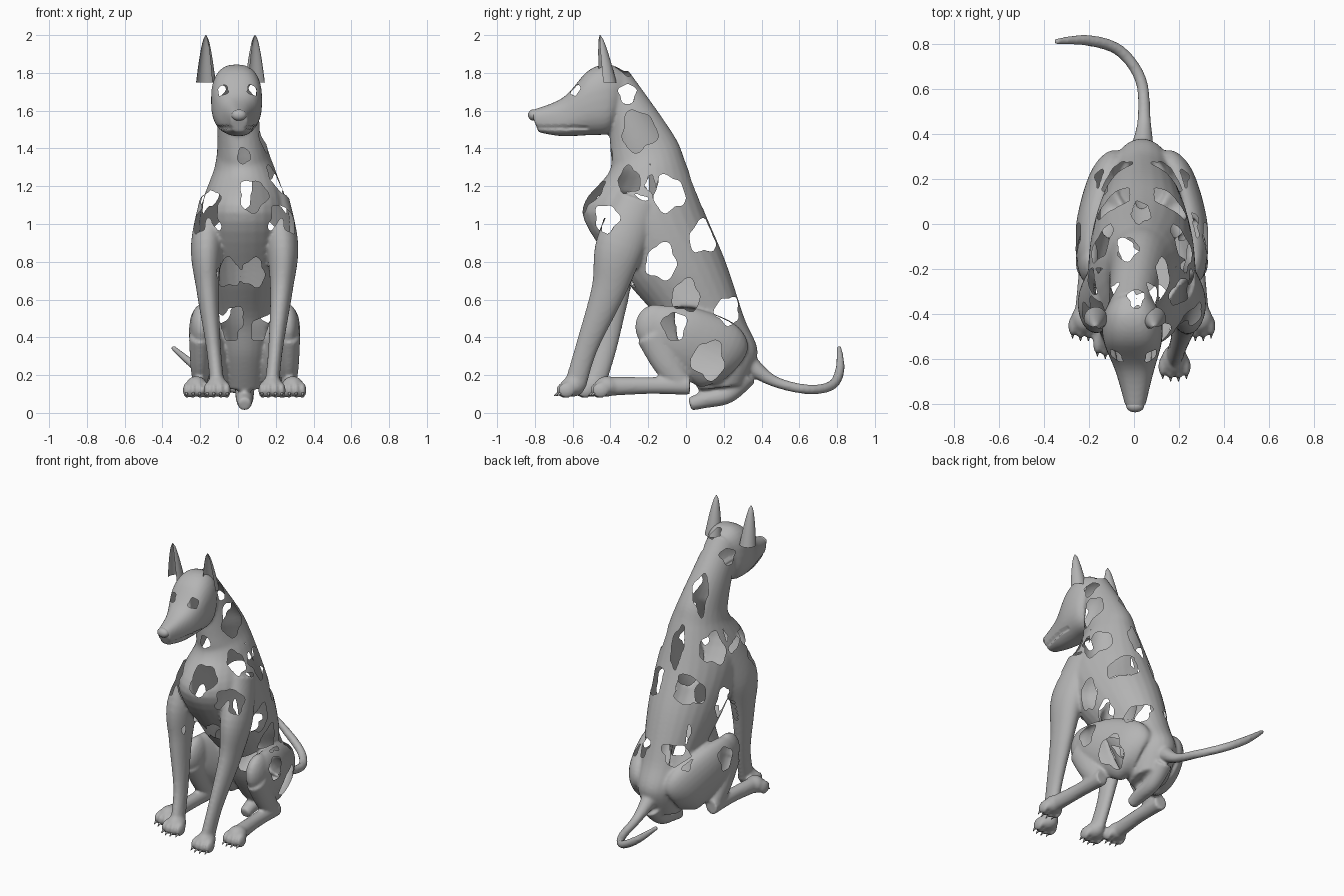
import bpy, bmesh, math
from mathutils import Vector, Matrix

cube = bpy.data.objects.get("Cube")
if cube:
    bpy.data.objects.remove(cube, do_unlink=True)

MIDDLE = 0.035      # symmetry plane of the torso and legs
RING = 28

coat = bpy.data.materials.new("plain grey")
coat.use_nodes = True
coat.diffuse_color = [0.46] * 3 + [1]
coat.node_tree.nodes["Principled BSDF"].inputs["Base Color"].default_value = coat.diffuse_color


def make_object(name, bm):
    mesh = bpy.data.meshes.new(name)
    bm.to_mesh(mesh)
    bm.free()
    mesh.materials.append(coat)
    mesh.shade_smooth()
    obj = bpy.data.objects.new(name, mesh)
    bpy.context.scene.collection.objects.link(obj)
    return obj


def dense(rows, steps=6):
    """Catmull-Rom interpolation of the section rows."""
    vectors = [Vector(row) for row in rows]
    padded = [vectors[0], *vectors, vectors[-1]]
    result = []
    for before, start, end, after in zip(padded, padded[1:], padded[2:], padded[3:]):
        for s in range(steps):
            t = s / steps
            bend = 3 * (start - end) + after - before
            ease = 2 * before - 5 * start + 4 * end - after
            result.append(start + (end - before + (ease + bend * t) * t) * (t / 2))
    return result + [vectors[-1]]


def squared(value, power):
    return math.copysign(abs(value) ** power, value)


def skin(bm, sections, power=1):
    """Bridge rounded sections (centre, axis, axis) into a closed tube."""
    loops = []
    for centre, u, v in sections:
        turns = [math.tau * k / RING for k in range(RING)]
        loops.append([bm.verts.new(centre + u * squared(math.cos(a), power)
                                   + v * squared(math.sin(a), power)) for a in turns])
    for low, high in zip(loops, loops[1:]):
        for k in range(RING):
            bm.faces.new((low[k - 1], low[k], high[k], high[k - 1]))
    bm.faces.new(loops[0])
    bm.faces.new(loops[-1])


def outline_loft(bm, rows, power=1):
    """Rows: two opposite outline points (y, z, y, z) and a half width."""
    sections = []
    for front_y, front_z, back_y, back_z, width in dense(rows):
        a, b = Vector((0, front_y, front_z)), Vector((0, back_y, back_z))
        centre = (a + b) / 2
        centre.x = MIDDLE - 0.12 * max(0, centre.z - 1.3)     # the neck leans aside
        sections.append((centre, (a - b) / 2, Vector((width, 0, 0))))
    skin(bm, sections, power)


def tube(bm, rows, side=1, flat=1, reference=(1, 0, 0)):
    """Rows: offset from the middle, y, z and radius; flat narrows the width."""
    rows = dense(rows)
    points = [Vector((MIDDLE + side * r[0], r[1], r[2])) for r in rows]
    ahead, behind = points[1:] + points[-1:], points[:1] + points[:-1]
    sections = []
    for row, point, after, before in zip(rows, points, ahead, behind):
        along = (after - before).normalized()
        u = Vector(reference)
        u = (u - along * u.dot(along)).normalized()
        sections.append((point, u * row[3] * flat, along.cross(u) * row[3]))
    skin(bm, sections)


def ellipsoid(bm, centre, radii):
    matrix = Matrix.Translation(centre) @ Matrix.Diagonal((*radii, 1))
    bmesh.ops.create_uvsphere(bm, u_segments=20, v_segments=12, radius=1, matrix=matrix)


def add_paw(bm, claws, x, y):
    ellipsoid(bm, (x, y, .14), (.058, .065, .055))
    for k in (-1.5, -.5, .5, 1.5):
        toe = Vector((x + k * .035, y - .05 + abs(k) * .012, .12))
        ellipsoid(bm, toe, (.019, .046, .042))
        place = Matrix.Translation(toe - Vector((0, .042, .022)))
        turn = Matrix.Rotation(math.radians(120), 4, "X")
        bmesh.ops.create_cone(claws, cap_ends=True, segments=8, radius1=.01, radius2=.002,
                              depth=.03, matrix=place @ turn)


body = bmesh.new()
claws = bmesh.new()

# Neck, chest, waist and rump
outline_loft(body, [
    (-.41, 1.57, -.31, 1.82, .1), (-.4, 1.36, -.07, 1.48, .13), (-.41, 1.27, 0, 1.32, .16),
    (-.55, 1.06, .1, 1.06, .235), (-.35, .74, .21, .8, .22), (-.15, .5, .31, .5, .17),
    (-.05, .3, .38, .32, .15), (.07, .12, .31, .15, .11)])

# Skull and muzzle
outline_loft(body, [
    (-.31, 1.8, -.36, 1.55, .09), (-.41, 1.845, -.41, 1.48, .13), (-.52, 1.81, -.52, 1.47, .13),
    (-.65, 1.67, -.66, 1.465, .085), (-.825, 1.6, -.78, 1.485, .045)], .8)

# Tail and the underside of the rump
tube(body, [(0, .32, .27, .055), (.01, .46, .17, .03), (-.005, .64, .125, .026),
            (-.1, .77, .145, .026), (-.24, .815, .23, .025), (-.385, .81, .35, .014)],
     reference=(.3, .2, 1))
tube(body, [(0, .32, .2, .06), (0, .22, .1, .05), (0, .1, .07, .045), (0, .02, .045, .035)])

# Forelegs (the right one set further back), thighs, shins, hind feet and paws
for side, lag in ((1, 0), (-1, .1)):
    tube(body, [(.16, -.25, 1.12, .12), (.2, -.35, .88, .13), (.195, -.41 + lag / 4, .65, .092),
                (.165, -.525 + lag, .35, .06), (.145, -.585 + lag, .15, .058)], side, .65)
    tube(body, [(.09, .23, .25, .13), (.14, .17, .3, .19), (.2, 0, .39, .175),
                (.23, -.13, .45, .125), (.23, -.19, .45, .08)], side, .52)
    ellipsoid(body, (MIDDLE + side * .23, -.16, .455), (.058, .11, .12))
    tube(body, [(.235, -.18, .41, .085), (.235, -.1, .26, .075), (.235, -.02, .15, .055)], side, .7)
    tube(body, [(.235, .02, .145, .05), (.24, -.2, .145, .045), (.255, -.43, .14, .052)], side, .9)
    add_paw(body, claws, MIDDLE + side * .145, lag - .6)
    add_paw(body, claws, MIDDLE + side * .255, -.42)
make_object("claws", claws)

# Fuse the parts into one skin
bmesh.ops.recalc_face_normals(body, faces=body.faces)
rough = make_object("body_rough", body)
remesh = rough.modifiers.new("fuse", "REMESH")
remesh.mode = "VOXEL"
remesh.voxel_size = .01
soften = rough.modifiers.new("soften", "SMOOTH")
soften.iterations = 6
fused = bpy.data.meshes.new_from_object(rough.evaluated_get(bpy.context.evaluated_depsgraph_get()))
bpy.data.objects.remove(rough, do_unlink=True)
body = bmesh.new()
body.from_mesh(fused)
bpy.data.meshes.remove(fused)
body.normal_update()

# Mouth crease
for v in body.verts:
    if v.co.y < -.52 and abs(v.co.z - 1.51) < .009:
        v.co.x *= .9


def open_skin(bm, normal, axes, holes, inside):
    """Remove ragged patches facing one way; holes: position and size."""
    normal = Vector(normal).normalized()
    removed = set()
    for face in bm.faces:
        p = face.calc_center_median()
        if face.normal.dot(normal) < .3 or not inside(p):
            continue
        for seed, (a, b, size) in enumerate(holes):
            da, db = p[axes[0]] - a, (p[axes[1]] - b) * .85
            angle = math.atan2(db, da)
            ragged = .9 + .1 * math.sin(3 * angle + seed) + .08 * math.sin(5 * angle + 2 * seed)
            if math.hypot(da, db) < size * ragged:
                removed.add(face)
                break
    bmesh.ops.delete(bm, geom=list(removed), context="FACES")


# Openings on both flanks, then those on the left, front and back
both_sides = [(-.31, 1.69, .05), (-.42, 1.03, .07), (-.09, 1.16, .09), (.09, .93, .08),
              (-.13, .8, .09), (.22, .54, .07), (-.06, .46, .07), (-.59, 1.715, .032)]
left_only = [(-.25, 1.49, .1), (-.3, 1.23, .065), (0, .62, .08), (.12, .28, .095)]
front = [(-.15, 1.12, .06), (.08, 1.15, .08), (.03, 1.36, .04), (-.05, .74, .07),
         (.08, .74, .07), (-.02, .5, .06)]
back = [(.01, -.33, .04), (-.03, -.11, .05), (.03, .05, .045), (-.16, .18, .05),
        (.22, -.22, .05), (-.17, -.25, .055)]
open_skin(body, (1, 0, 0), (1, 2), both_sides + left_only, lambda p: p.x > MIDDLE)
open_skin(body, (-1, 0, 0), (1, 2), both_sides, lambda p: p.x < MIDDLE)
open_skin(body, (0, -1, 0), (0, 2), front, lambda p: True)
open_skin(body, (0, 3, 4), (0, 1), back, lambda p: p.z > .6)

# Even out the rims of the openings
rims = {v: [e.other_vert(v) for e in v.link_edges if e.is_boundary]
        for v in body.verts if v.is_boundary}
for _ in range(4):
    moved = {v: (v.co + sum((n.co for n in near), Vector()) / len(near)) / 2
             for v, near in rims.items() if near}
    for v, co in moved.items():
        v.co = co
make_object("body", body)

# Nose
nose = bmesh.new()
ellipsoid(nose, (.005, -.808, 1.577), (.04, .028, .03))
make_object("nose", nose)

# Pointed ears, cupped and open to the front
ROWS, COLUMNS = 13, 15
for name, side in (("left_ear", 1), ("right_ear", -1)):
    ear = bmesh.new()
    rows = []
    for r in range(ROWS):
        t = r / (ROWS - 1)
        radius = .05 * (1 - t) ** .6 + .002
        row = []
        for k in range(COLUMNS):
            angle = math.radians(250 * k / (COLUMNS - 1) - 20)
            reach = .13 + radius * math.cos(angle)
            row.append(ear.verts.new((side * reach - .04, radius * math.sin(angle) - .42 - .035 * t,
                                      1.75 + .25 * t)))
        rows.append(row)
    for low, high in zip(rows, rows[1:]):
        for k in range(1, COLUMNS):
            ear.faces.new((low[k - 1], low[k], high[k], high[k - 1]))
    bmesh.ops.recalc_face_normals(ear, faces=ear.faces)
    make_object(name, ear)
